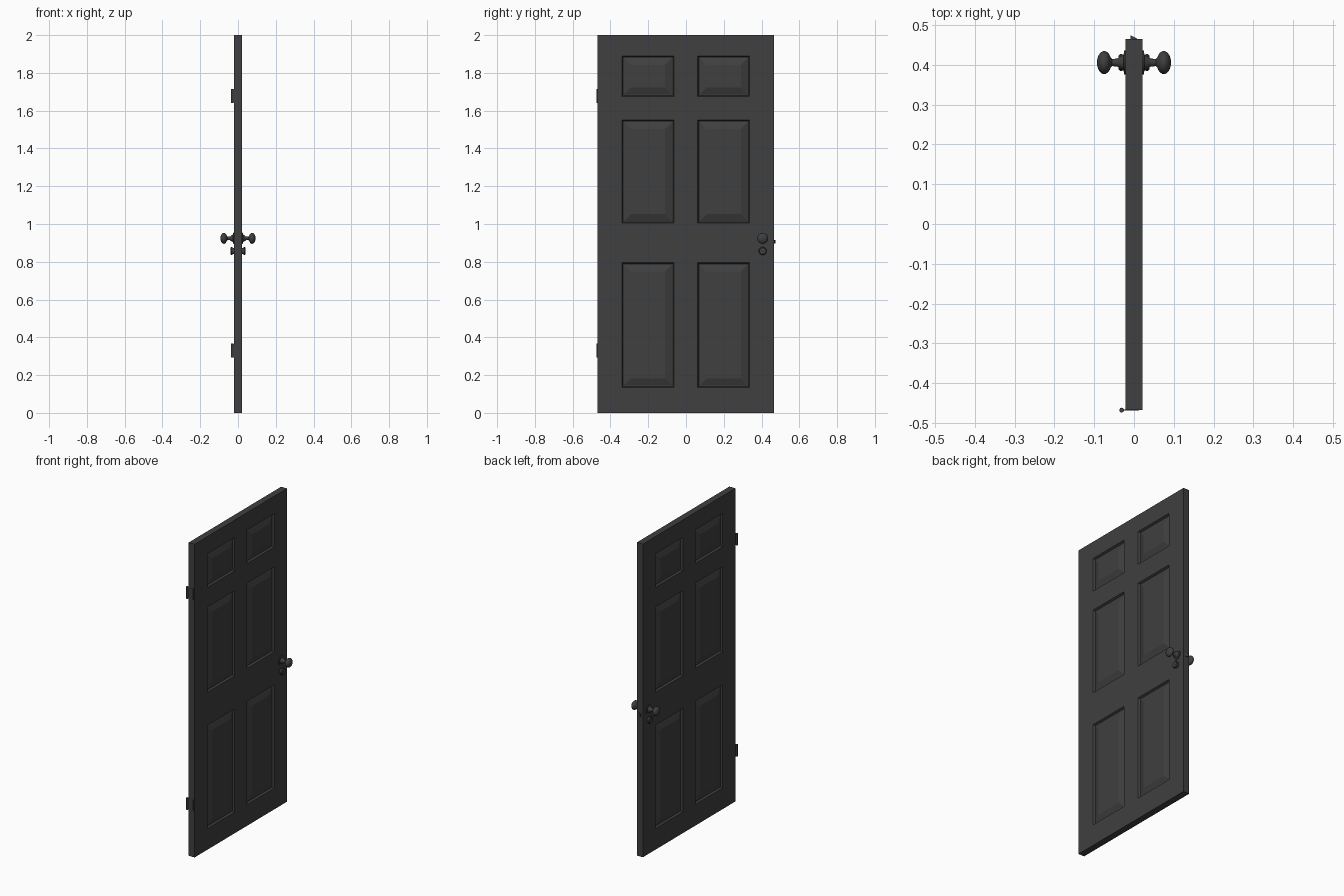
import bpy, bmesh, math
from mathutils import Matrix, Vector

if "Cube" in bpy.data.objects:
    bpy.data.objects.remove(bpy.data.objects["Cube"], do_unlink=True)

mat = bpy.data.materials.new("dark grey")
mat.use_nodes = True
GREY = (0.05, 0.05, 0.05, 1)
mat.diffuse_color = GREY
next(n for n in mat.node_tree.nodes if n.type == "BSDF_PRINCIPLED").inputs["Base Color"].default_value = GREY


def finish(name, bm, smooth=False):
    bmesh.ops.recalc_face_normals(bm, faces=bm.faces)
    me = bpy.data.meshes.new(name)
    bm.to_mesh(me)
    bm.free()
    me.materials.append(mat)
    ob = bpy.data.objects.new(name, me)
    bpy.context.collection.objects.link(ob)
    if smooth:
        bpy.ops.object.select_all(action="DESELECT")
        ob.select_set(True)
        bpy.context.view_layer.objects.active = ob
        bpy.ops.object.shade_smooth_by_angle(angle=math.radians(40))
    return ob


def box_mesh(lo, hi):
    lo, hi = Vector(lo), Vector(hi)
    bm = bmesh.new()
    bmesh.ops.create_cube(bm, size=1, matrix=Matrix.Translation((lo + hi) / 2) @ Matrix.Diagonal((*(hi - lo), 1)))
    return bm


def lathe(name, profile, side, y, z, segments=32):
    """Turn (x, radius) points around an axis along x."""
    bm = bmesh.new()
    verts = [bm.verts.new((side * x, y + r, z)) for x, r in profile]
    edges = [bm.edges.new(p) for p in zip(verts, verts[1:])]
    bmesh.ops.spin(bm, geom=verts + edges, cent=(0, y, z), axis=(1, 0, 0),
                   angle=math.tau, steps=segments, use_merge=True)
    bmesh.ops.remove_doubles(bm, verts=bm.verts, dist=1e-5)
    return finish(name, bm, True)


# Door slab with six raised panels on both faces
HALF, Y0, Y1 = 0.021, -0.468, 0.465
columns = [(-0.339, -0.064), (0.062, 0.337)]
rows = [(0.135, 0.795), (1.005, 1.55), (1.675, 1.89)]
bm = box_mesh((-HALF, Y0, 0), (HALF, Y1, 2))
for axis, spans in (((0, 1, 0), columns), ((0, 0, 1), rows)):
    for value in sum(spans, ()):
        bmesh.ops.bisect_plane(bm, geom=bm.verts[:] + bm.edges[:] + bm.faces[:],
                               plane_co=Vector(axis) * value, plane_no=axis)


def in_panel(f):
    c = f.calc_center_median()
    return (abs(f.normal.x) > 0.9 and any(a < c.y < b for a, b in columns)
            and any(a < c.z < b for a, b in rows))


bm.normal_update()
panels = [f for f in bm.faces if in_panel(f)]
# steep wall, narrow groove, then a long slope up to the raised field
for thickness, depth in ((0.006, -0.012), (0.004, 0), (0.037, 0.013)):
    bmesh.ops.inset_individual(bm, faces=panels, thickness=thickness, depth=depth, use_even_offset=True)
finish("door_panel", bm)

# Knobs and lock cylinders on both faces
KNOB_Y, KNOB_Z, LOCK_Z = 0.406, 0.924, 0.857
knob = [(0.02, 0), (0.02, 0.03), (0.025, 0.03), (0.026, 0.02), (0.034, 0.016), (0.042, 0.01), (0.055, 0.009)]
knob += [(0.075 - 0.018 * math.cos(a), 0.029 * math.sin(a))
         for a in (math.pi * (0.14 + 0.86 * i / 12) for i in range(13))]
lock = [(0.02, 0), (0.02, 0.017), (0.028, 0.017), (0.029, 0.021), (0.035, 0.021), (0.039, 0.017), (0.039, 0)]
for label, side in (("left", 1), ("right", -1)):
    lathe(label + "_knob", knob, side, KNOB_Y, KNOB_Z)
    lathe(label + "_lock", lock, side, KNOB_Y, LOCK_Z)

# Latch bolt with a slanted face
bm = box_mesh((-0.009, Y1 - 0.005, 0.896), (0.007, 0.475, 0.914))
for v in bm.verts:
    if v.co.y > Y1 and v.co.x > 0:
        v.co.y = Y1 + 0.002
finish("latch_bolt", bm)

# Hinges: knuckle barrel plus thin leaf on the edge
for label, z in (("lower", 0.33), ("upper", 1.678)):
    bm = bmesh.new()
    bmesh.ops.create_cone(bm, cap_ends=True, segments=16, radius1=0.006, radius2=0.006, depth=0.076,
                          matrix=Matrix.Translation((-0.031, -0.468, z)))
    finish(label + "_hinge_barrel", bm, True)
    finish(label + "_hinge_leaf", box_mesh((-0.031, Y0 - 0.001, z - 0.036), (0.012, Y0 + 0.001, z + 0.036)))
